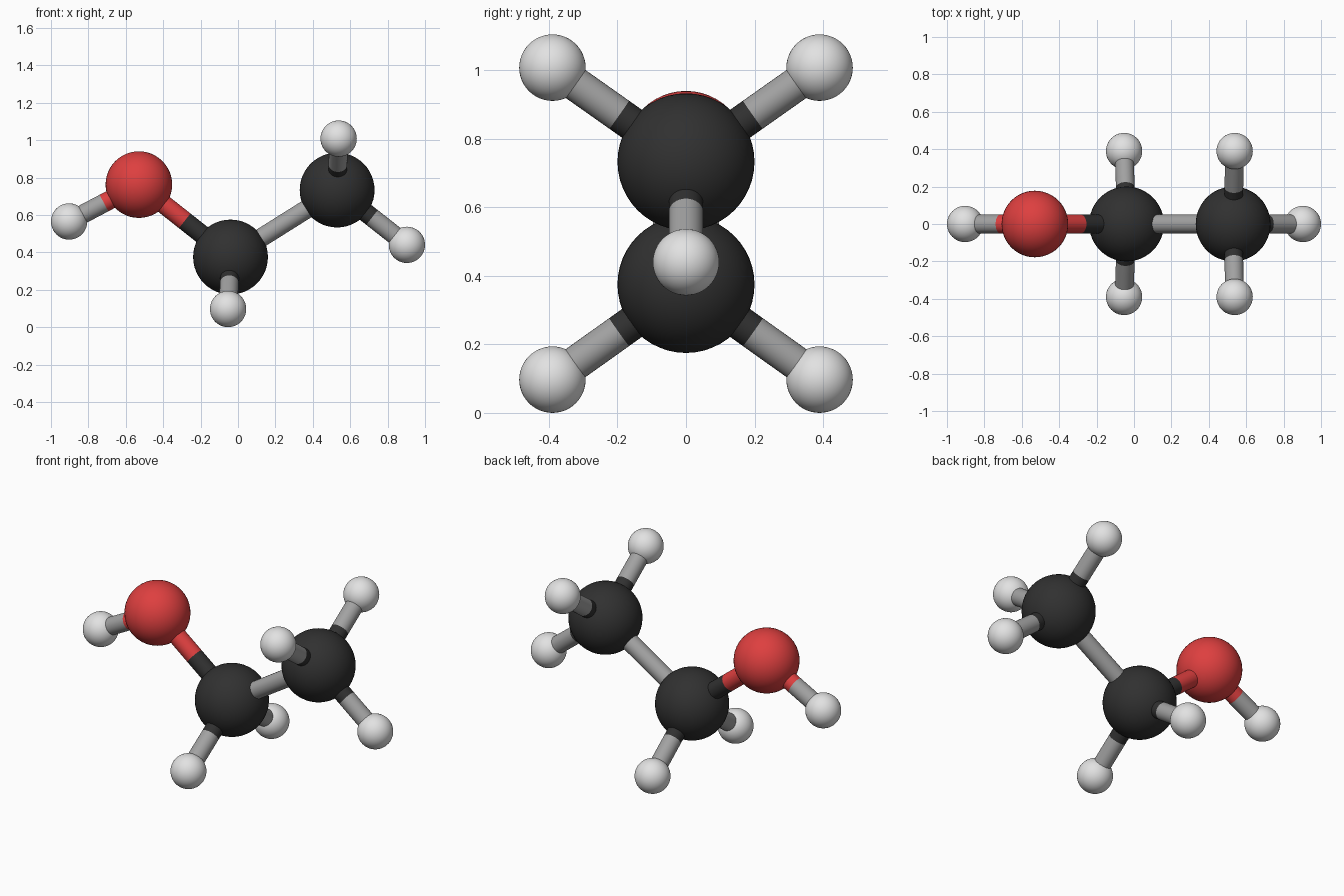
import bpy
from mathutils import Vector

if "Cube" in bpy.data.objects:
    bpy.data.objects.remove(bpy.data.objects["Cube"])


def material(name, rgb):
    m = bpy.data.materials.new(name)
    m.diffuse_color = (*rgb, 1)
    m.use_nodes = True
    m.node_tree.nodes["Principled BSDF"].inputs["Base Color"].default_value = m.diffuse_color
    return m


BLACK = material("carbon black", (0.03, 0.03, 0.03))
RED = material("oxygen red", (0.73, 0.05, 0.05))
WHITE = material("hydrogen white", (0.76, 0.76, 0.76))
GREY = material("bond grey", (0.36, 0.36, 0.36))
BOND_RADIUS = 0.05


def finish(name, mat):
    ob = bpy.context.object
    ob.name = name
    ob.data.materials.append(mat)
    bpy.ops.object.shade_smooth_by_angle()
    return ob


def atom(name, centre, radius, mat):
    bpy.ops.mesh.primitive_uv_sphere_add(segments=48, ring_count=24, radius=radius, location=centre)
    finish(name, mat)
    return Vector(centre)


def rod(name, a, b, mat):
    d = b - a
    bpy.ops.mesh.primitive_cylinder_add(vertices=32, radius=BOND_RADIUS, depth=d.length,
                                        location=(a + b) / 2,
                                        rotation=d.to_track_quat('Z', 'Y').to_euler())
    finish(name, mat)


def split_bond(name, a, b, mat_a, mat_b):
    # two half rods meeting midway, each in the colour of its end
    mid = (a + b) / 2
    rod(name + "_inner", a, mid, mat_a)
    rod(name + "_outer", mid, b, mat_b)


# Large atoms
carbon_mid = atom("carbon_middle", (-0.04, 0, 0.375), 0.2, BLACK)
carbon_end = atom("carbon_end", (0.53, 0, 0.733), 0.2, BLACK)
oxygen = atom("oxygen", (-0.53, 0, 0.762), 0.178, RED)

# Bonds between the large atoms
rod("carbon_carbon_bond", carbon_mid, carbon_end, GREY)
split_bond("carbon_oxygen_bond", carbon_mid, oxygen, BLACK, RED)

# Hydrogens, each with its bond
hydrogens = [
    ("hydroxyl", oxygen, (-0.903, 0, 0.565), RED),
    ("end_tip", carbon_end, (0.903, 0, 0.44), BLACK),
]
for side, s in (("front", -1), ("back", 1)):
    hydrogens.append(("upper_" + side, carbon_end, (0.538, s * 0.39, 1.008), BLACK))
    hydrogens.append(("lower_" + side, carbon_mid, (-0.053, s * 0.39, 0.097), BLACK))
for label, parent, pos, mat in hydrogens:
    h = atom(label + "_hydrogen", pos, 0.097, WHITE)
    split_bond(label + "_bond", parent, h, mat, GREY)
